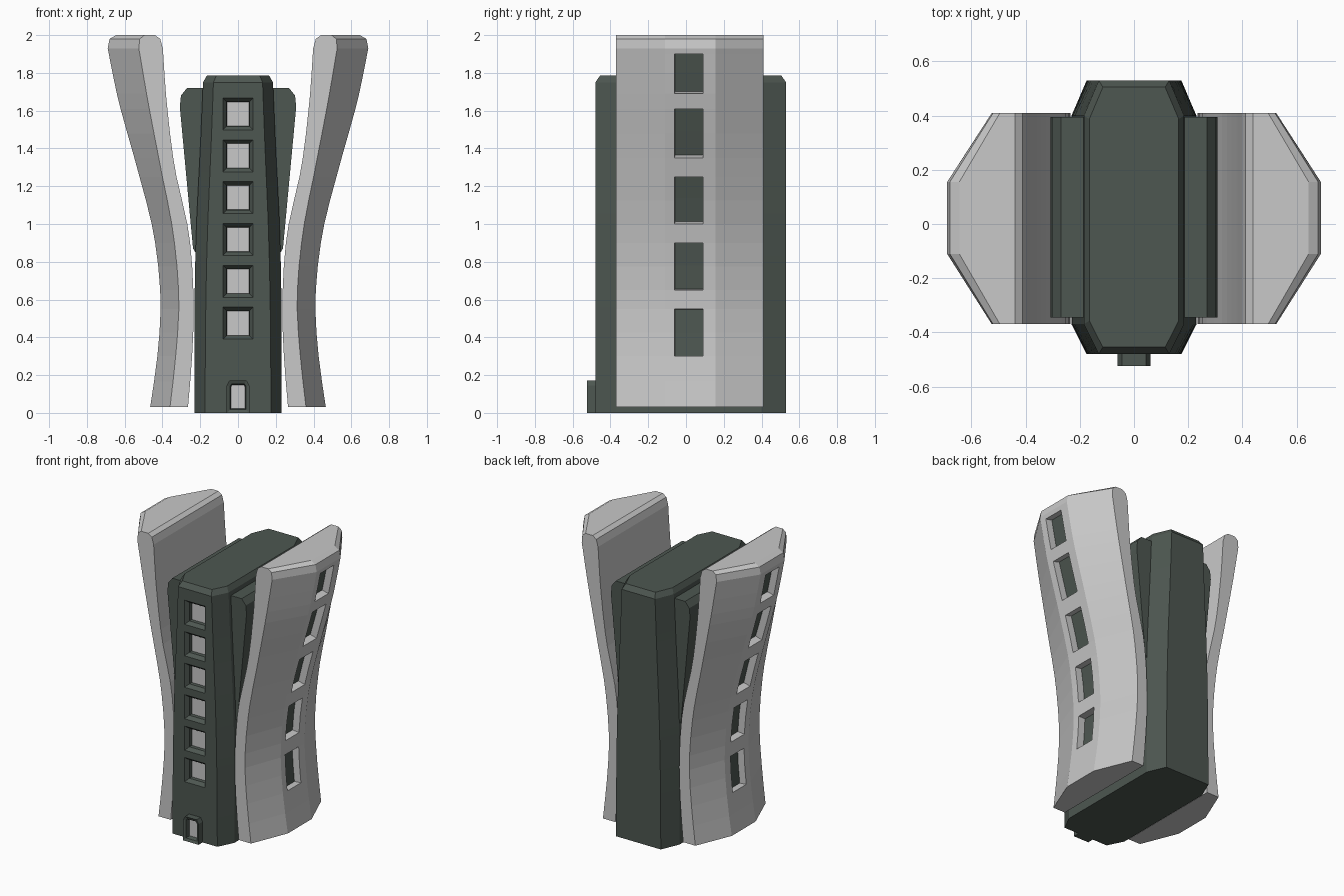
import bpy, bmesh

if "Cube" in bpy.data.objects:
    bpy.data.objects.remove(bpy.data.objects["Cube"])


def material(name, rgb):
    m = bpy.data.materials.new(name)
    m.diffuse_color = (*rgb, 1)
    m.use_nodes = True
    m.node_tree.nodes["Principled BSDF"].inputs["Base Color"].default_value = m.diffuse_color
    return m


LIGHT = material("light_concrete", (0.58, 0.58, 0.58))
DARK = material("dark_green_grey", (0.075, 0.095, 0.082))


def loft(rings):
    """Skin a stack of equal-length rings and cap both ends."""
    bm = bmesh.new()
    vs = [[bm.verts.new(p) for p in r] for r in rings]
    n = len(vs[0])
    for a, b in zip(vs, vs[1:]):
        for i in range(n):
            j = (i + 1) % n
            bm.faces.new((a[i], a[j], b[j], b[i]))
    bm.faces.new(vs[0])
    bm.faces.new(vs[-1])
    bmesh.ops.recalc_face_normals(bm, faces=bm.faces)
    bm.normal_update()
    return bm


def recess(bm, faces, steps):
    """Inset the faces repeatedly, then give the innermost the second colour."""
    for thickness, depth in steps:
        bmesh.ops.inset_region(bm, faces=faces, thickness=thickness,
                               depth=depth, use_even_offset=True)
        bm.normal_update()
    for f in faces:
        f.material_index = 1


def finish(name, bm, mats):
    me = bpy.data.meshes.new(name)
    bm.to_mesh(me)
    bm.free()
    for m in mats:
        me.materials.append(m)
    ob = bpy.data.objects.new(name, me)
    bpy.context.collection.objects.link(ob)
    return ob


def sample(keys, z):
    """Smooth (Catmull-Rom style) interpolation of rows (z, values...)."""
    for i in range(len(keys) - 1):
        a, b = keys[i], keys[i + 1]
        if a[0] <= z <= b[0]:
            p, q = keys[max(i - 1, 0)], keys[min(i + 2, len(keys) - 1)]
            h = b[0] - a[0]
            t = (z - a[0]) / h
            out = []
            for k in range(1, len(a)):
                m0 = (b[k] - p[k]) / (b[0] - p[0]) * h
                m1 = (q[k] - a[k]) / (q[0] - a[0]) * h
                out.append((2*t**3 - 3*t*t + 1) * a[k] + (t**3 - 2*t*t + t) * m0
                           + (3*t*t - 2*t**3) * b[k] + (t**3 - t*t) * m1)
            return out


# Central tower with a column of framed front windows
TOWER = [(0, .23, .175), (.6, .23, .17), (1.0, .22, .16), (1.4, .20, .143), (1.75, .185, .13)]
centres = [.475 + .2215 * i for i in range(6)]
rows = sorted([0, .2, 1.75] + [c + s * .085 for c in centres for s in (-1, 1)])


def tower_ring(z, xo, xi, d=0):
    f, b, sf, sb = -.48 + d, .53 - d, -.37 + d / 2, .40 - d / 2
    return [(x, y, z) for x, y in (
        (-xi, f), (-.08, f), (.08, f), (xi, f), (xo, sf), (xo, sb),
        (xi, b), (-xi, b), (-xo, sb), (-xo, sf))]


rings = [tower_ring(z, *sample(TOWER, z)) for z in rows]
rings.append(tower_ring(1.785, .165, .115, .025))
bm = loft(rings)
for c in centres:
    hit = [f for f in bm.faces if f.normal.y < -.9
           and abs(f.calc_center_median().x) < .01
           and abs(f.calc_center_median().z - c) < .01]
    recess(bm, hit, [(.02, -.025), (.001, -.025)])
finish("tower", bm, [DARK, LIGHT])

# Door surround with a recessed light door
door = [(-.06, 0), (.06, 0), (.06, .145), (.045, .172), (-.045, .172), (-.06, .145)]
bm = loft([[(x, y, z) for x, z in door] for y in (-.525, -.46)])
recess(bm, [f for f in bm.faces if f.normal.y < -.9], [(.018, -.008), (.006, -.03)])
finish("door", bm, [DARK, LIGHT])

# Flared side wings with recessed outer windows
WING = [(.03, .265, .36, .465), (.3, .243, .33, .427), (.6, .235, .313, .41),
        (.95, .26, .343, .447), (1.3, .335, .41, .535), (1.65, .378, .477, .632),
        (1.93, .398, .525, .69)]
windows = [(.30, .55), (.65, .90), (1.0, 1.25), (1.35, 1.61), (1.69, 1.90)]
wing_rows = sorted([.03, .165, 1.93] + [z for a, b in windows for z in (a, (a + b) / 2, b)])


def wing_ring(s, z, xi, xm, xo, d=0):
    return [(s * x, y, z) for x, y in (
        (xi, -.37), (xm, -.37), (xo, -.11), (xo, -.06),
        (xo, .09), (xo, .155), (xm, .41), (xi, .41))]


for side, s in (("left", -1), ("right", 1)):
    rings = [wing_ring(s, z, *sample(WING, z)) for z in wing_rows]
    rings += [wing_ring(s, 1.98, .412, .52, .68), wing_ring(s, 2.0, .44, .495, .645)]
    bm = loft(rings)
    for a, b in windows:
        hit = []
        for f in bm.faces:
            c = f.calc_center_median()
            if f.normal.x * s > .7 and abs(c.y - .015) < .01 and a < c.z < b:
                hit.append(f)
        recess(bm, hit, [(.001, -.05)])
    finish(side + "_wing", bm, [LIGHT, DARK])

# Dark shoulder slabs between tower and wings
for side, s in (("left", -1), ("right", 1)):
    profile = [(.15, .84), (.22, .84), (.238, .87), (.308, 1.62), (.302, 1.68),
               (.27, 1.72), (.15, 1.72)]
    bm = loft([[(s * x, y, z) for x, z in profile] for y in (-.345, .395)])
    finish(side + "_shoulder", bm, [DARK])
